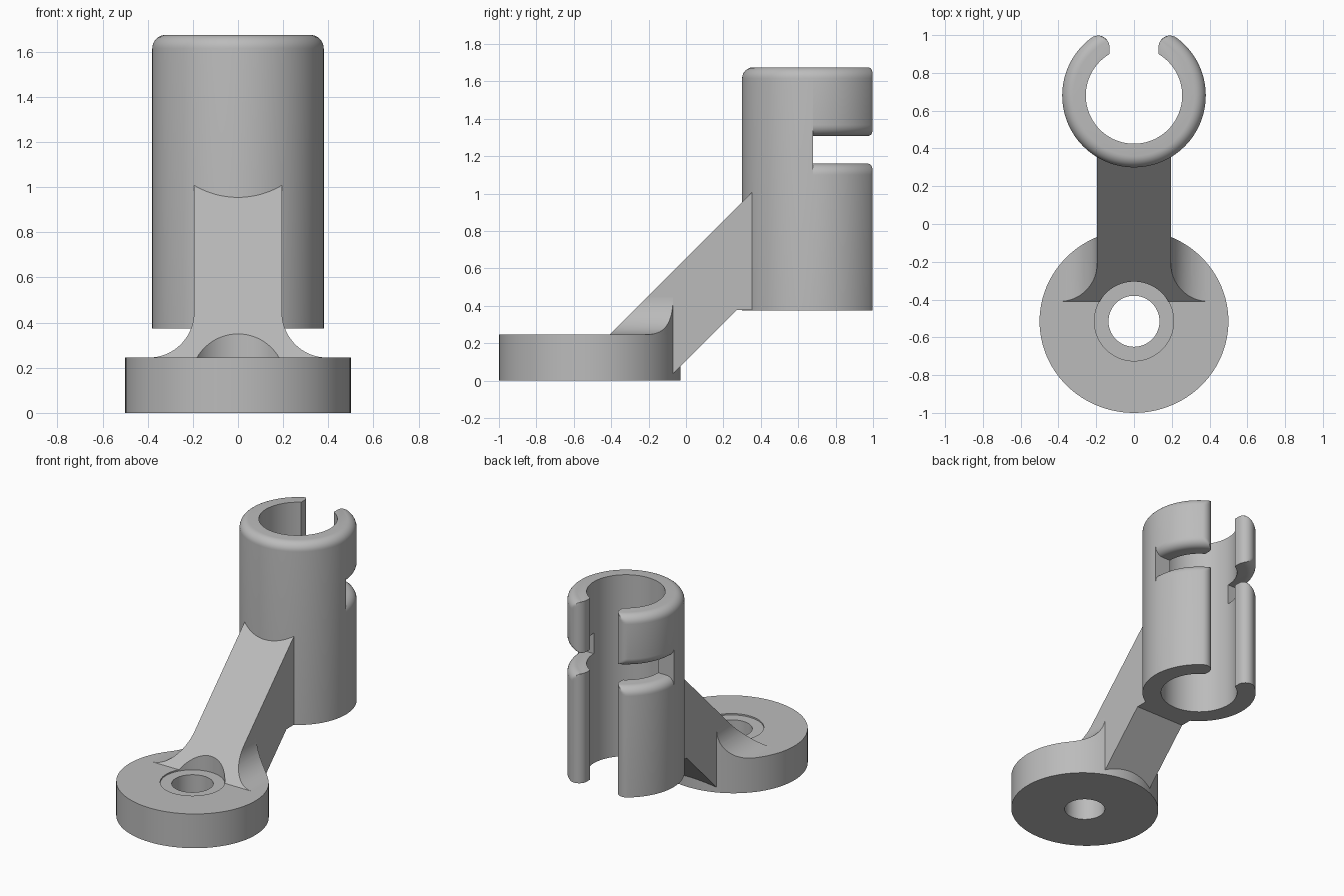
import bpy, bmesh
from math import sin, cos, acos, atan2, pi, sqrt, hypot, radians

if "Cube" in bpy.data.objects:
    bpy.data.objects.remove(bpy.data.objects["Cube"])

grey = bpy.data.materials.new("plain grey")
grey.use_nodes = True
GREY = (0.5, 0.5, 0.5, 1)
grey.diffuse_color = GREY
grey.node_tree.nodes["Principled BSDF"].inputs["Base Color"].default_value = GREY

BASE_Y, BASE_R, BASE_DEPTH, BASE_TOP = -0.515, 0.5, 0.485, 0.245
CLAMP_Y, OUTER, INNER = 0.68, 0.38, 0.255
GAP, ROUND = 0.13, 0.06
ARM_X, FLARE = 0.195, 0.2
SLOPE = 0.655          # upper arm face lies on z = y + SLOPE


def arc(cx, cy, r, a0, a1, n):
    """Points on an arc, both ends included."""
    return [(cx + r * cos(a0 + (a1 - a0) * i / n), cy + r * sin(a0 + (a1 - a0) * i / n))
            for i in range(n + 1)]


def circle(rx, ry, z, n=96):
    return [(rx * cos(2 * pi * i / n), BASE_Y + ry * sin(2 * pi * i / n), z) for i in range(n)]


def loft(name, rings, closed=False):
    """Skin a stack of point rings, capped at the ends or closed on itself."""
    bm = bmesh.new()
    loops = [[bm.verts.new(p) for p in ring] for ring in rings]
    n = len(loops[0])
    pairs = list(zip(loops, loops[1:]))
    if closed:
        pairs.append((loops[-1], loops[0]))
    else:
        bm.faces.new(loops[0])
        bm.faces.new(loops[-1])
    for a, b in pairs:
        for i in range(n):
            j = (i + 1) % n
            bm.faces.new((a[i], a[j], b[j], b[i]))
    bmesh.ops.recalc_face_normals(bm, faces=bm.faces)
    mesh = bpy.data.meshes.new(name)
    bm.to_mesh(mesh)
    bm.free()
    obj = bpy.data.objects.new(name, mesh)
    bpy.context.collection.objects.link(obj)
    mesh.materials.append(grey)
    return obj


def activate(obj):
    bpy.ops.object.select_all(action='DESELECT')
    obj.select_set(True)
    bpy.context.view_layer.objects.active = obj


def trim(obj, cutter, operation):
    activate(obj)
    mod = obj.modifiers.new("trim", 'BOOLEAN')
    mod.object, mod.operation, mod.solver = cutter, operation, 'EXACT'
    bpy.ops.object.modifier_apply(modifier=mod.name)


def smooth(obj):
    activate(obj)
    bpy.ops.object.shade_smooth_by_angle(angle=radians(30))


# Round base with a screw hole and a shallow seat
profile = [(0.135, 0), (BASE_R, 0), (BASE_R, BASE_TOP), (0.21, BASE_TOP),
           (0.21, BASE_TOP - 0.01), (0.135, BASE_TOP - 0.01)]
base = loft("base_disc", [circle(r, r * BASE_DEPTH / BASE_R if r == BASE_R else r, z)
                          for r, z in profile], closed=True)
smooth(base)

# Helpers: screw head clearance and the base outline as a tall column
clearance = loft("clearance_cutter", [circle(0.21, 0.21, z) for z in (-0.5, 1.5)])
column = loft("column_cutter", [circle(BASE_R, BASE_DEPTH, z) for z in (-0.5, 1.5)])
for helper in (clearance, column):
    helper.hide_render = True

# Sloping arm
side = [(BASE_TOP - SLOPE, BASE_TOP), (0.39, 0.39 + SLOPE), (0.39, 0.376), (0.27, 0.376),
        (-0.09, 0.015), (BASE_TOP - SLOPE, 0.015)]
arm = loft("arm", [[(x, y, z) for y, z in side] for x in (-ARM_X, ARM_X)])
trim(arm, clearance, 'DIFFERENCE')
smooth(arm)

# Concave flares joining the arm to the base
for label, s in (("left", 1), ("right", -1)):
    curve = arc(ARM_X + FLARE, BASE_TOP + FLARE, FLARE, pi, 1.5 * pi, 16)
    curve += [(ARM_X + FLARE, BASE_TOP - 0.02), (ARM_X, BASE_TOP - 0.02)]
    flare = loft(label + "_flare", [[(s * x, z - SLOPE, z) for x, z in curve],
                                    [(s * x, 0.1, z) for x, z in curve]])
    trim(flare, column, 'INTERSECT')
    trim(flare, clearance, 'DIFFERENCE')
    smooth(flare)

for helper in (clearance, column):
    bpy.data.objects.remove(helper)


def rows(z0, z1, round_low, round_high):
    """Heights with the amount each section shrinks for rounded rims."""
    ease = [(ROUND * (1 - sin(t)), ROUND * (1 - cos(t))) for t in (pi / 16 * i for i in range(9))]
    low = [(z0 + d, f) for d, f in reversed(ease)] if round_low else [(z0, 0)]
    high = [(z1 - d, f) for d, f in ease] if round_high else [(z1, 0)]
    return low + high


def clamp_part(name, section, levels, s=1):
    rings = []
    for z, drop in levels:
        ring = []
        for x, y in section:
            k = min(1, (OUTER - drop) / hypot(x, y))
            ring.append((s * x * k, CLAMP_Y + y * k, z))
        rings.append(ring)
    smooth(loft(name, rings))


# Clamp: plain front half
CLAMP_LOW, CLAMP_TOP, SLOT_LOW, SLOT_TOP = 0.375, 1.675, 1.16, 1.307
half = arc(0, 0, OUTER, pi, 2 * pi, 64) + arc(0, 0, INNER, 2 * pi, pi, 64)
clamp_part("clamp_front", half, rows(CLAMP_LOW, CLAMP_TOP, False, True))

# Clamp: back jaws with rounded tips, split by a slot
tip_x = GAP + ROUND
tip_y = sqrt((OUTER - ROUND) ** 2 - tip_x ** 2)
tip_angle = atan2(tip_y, tip_x)
jaw = (arc(0, 0, INNER, 0, acos(GAP / INNER), 24)
       + arc(tip_x, tip_y, ROUND, pi, tip_angle, 12)
       + arc(0, 0, OUTER, tip_angle, 0, 24)[1:])
for label, s in (("left", 1), ("right", -1)):
    clamp_part(label + "_lower_jaw", jaw, rows(CLAMP_LOW, SLOT_LOW, False, True), s)
    clamp_part(label + "_upper_jaw", jaw, rows(SLOT_TOP, CLAMP_TOP, True, True), s)
